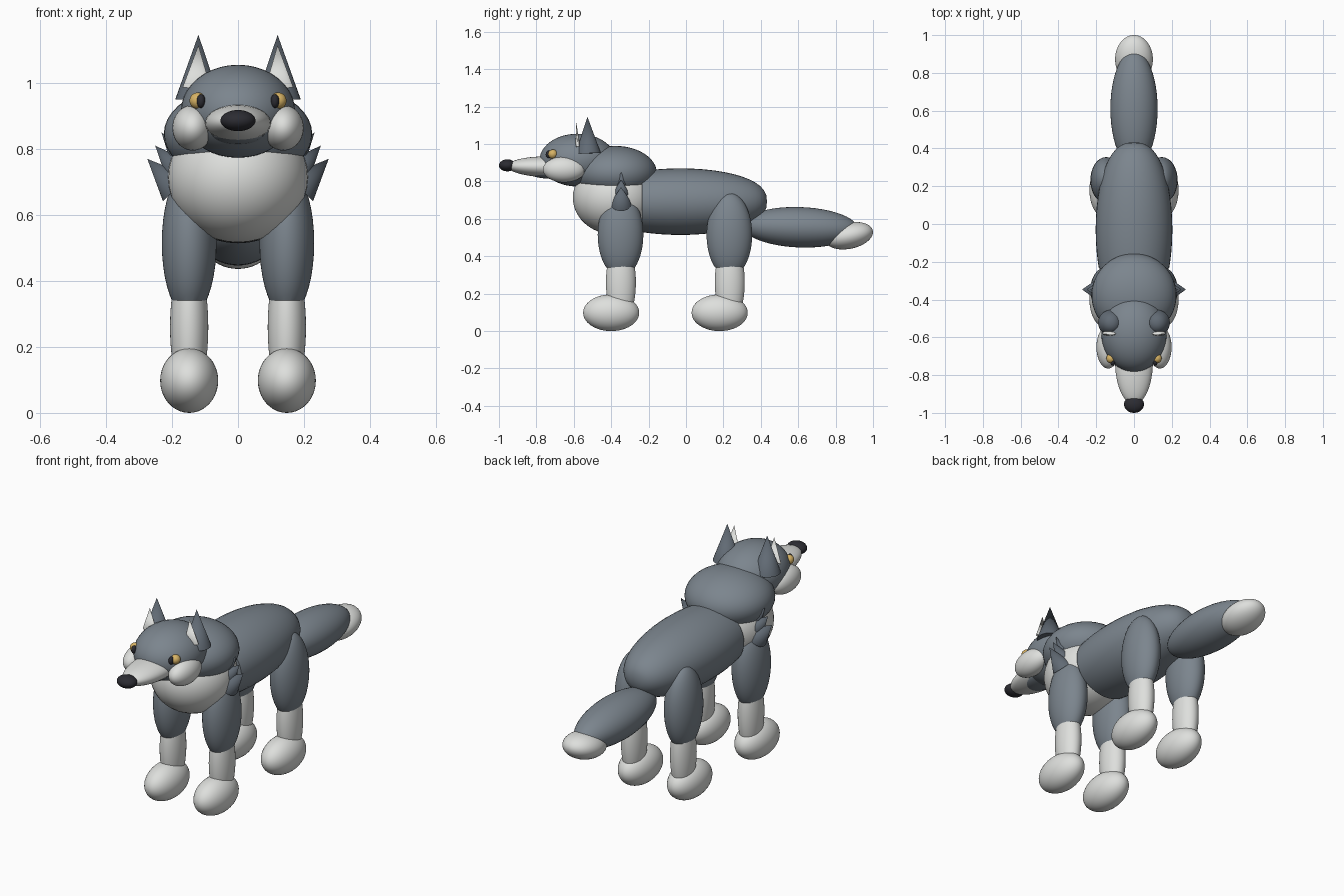
import bpy, bmesh, math
from mathutils import Vector, Matrix

if "Cube" in bpy.data.objects:
    bpy.data.objects.remove(bpy.data.objects["Cube"])


def material(name, rgb):
    m = bpy.data.materials.new(name)
    m.diffuse_color = (*rgb, 1)
    m.use_nodes = True
    m.node_tree.nodes["Principled BSDF"].inputs["Base Color"].default_value = m.diffuse_color
    return m


GREY = material("slate grey fur", (0.20, 0.235, 0.27))
DARK = material("dark grey fur", (0.12, 0.145, 0.175))
WHITE = material("pale fur", (0.73, 0.74, 0.72))
YELLOW = material("amber", (0.68, 0.45, 0.13))
BLACK = material("black", (0.025, 0.025, 0.032))


def finish(bm, name, mat, angle=40):
    bmesh.ops.recalc_face_normals(bm, faces=bm.faces)
    mesh = bpy.data.meshes.new(name)
    bm.to_mesh(mesh)
    bm.free()
    mesh.materials.append(mat)
    ob = bpy.data.objects.new(name, mesh)
    bpy.context.collection.objects.link(ob)
    bpy.ops.object.select_all(action='DESELECT')
    ob.select_set(True)
    bpy.context.view_layer.objects.active = ob
    bpy.ops.object.shade_smooth_by_angle(angle=math.radians(angle))
    return ob


def blob(name, mat, loc, radii, tilt=0, cut=None, blunt=1.0):
    """Ellipsoid; cut = (point, normal) removes one side, blunt < 1 squares the y ends."""
    bm = bmesh.new()
    bmesh.ops.create_uvsphere(bm, u_segments=40, v_segments=24, radius=1,
                              matrix=Matrix.Rotation(math.pi / 2, 4, 'X'))
    for v in bm.verts:
        ring = math.hypot(v.co.x, v.co.z)
        if ring > 1e-5:
            k = ring ** (blunt - 1)
            v.co.x *= k
            v.co.z *= k
    bmesh.ops.scale(bm, vec=radii, verts=bm.verts)
    bmesh.ops.rotate(bm, matrix=Matrix.Rotation(math.radians(tilt), 3, 'X'), verts=bm.verts)
    bmesh.ops.translate(bm, vec=loc, verts=bm.verts)
    if cut:
        bmesh.ops.bisect_plane(bm, geom=bm.verts[:] + bm.edges[:] + bm.faces[:],
                               plane_co=cut[0], plane_no=cut[1], clear_outer=True)
        bmesh.ops.holes_fill(bm, edges=[e for e in bm.edges if e.is_boundary])
    return finish(bm, name, mat)


def spike(name, mat, base, tip, radius, flat=1.0):
    """Cone from base to tip, optionally flattened along y."""
    base, axis = Vector(base), Vector(tip) - Vector(base)
    bm = bmesh.new()
    bmesh.ops.create_cone(bm, cap_ends=True, segments=32, radius1=radius, radius2=0,
                          depth=axis.length)
    bmesh.ops.translate(bm, vec=(0, 0, axis.length / 2), verts=bm.verts)
    bmesh.ops.scale(bm, vec=(1, flat, 1), verts=bm.verts)
    # swing sideways, then forward or back, so the flat side keeps facing y
    side = Matrix.Rotation(math.atan2(axis.x, math.hypot(axis.y, axis.z)), 3, 'Y')
    fore = Matrix.Rotation(-math.atan2(axis.y, axis.z), 3, 'X')
    bmesh.ops.rotate(bm, matrix=fore @ side, verts=bm.verts)
    bmesh.ops.translate(bm, vec=base, verts=bm.verts)
    return finish(bm, name, mat)


# Trunk
blob("body", GREY, (0, -0.03, 0.692), (0.203, 0.463, 0.178),
     cut=((0, -0.235, 0), (0, -1, 0)), blunt=0.8)
blob("chest", WHITE, (0, -0.38, 0.713), (0.212, 0.225, 0.197))
blob("neck_ruff", GREY, (0, -0.378, 0.845), (0.225, 0.222, 0.145))

# Tail
blob("tail", GREY, (0, 0.61, 0.555), (0.125, 0.31, 0.108), tilt=-2)
blob("tail_tip", WHITE, (0, 0.872, 0.51), (0.1, 0.13, 0.07), tilt=12)

# Head
blob("head", GREY, (0, -0.58, 0.914), (0.173, 0.203, 0.141))
blob("muzzle", WHITE, (0, -0.73, 0.878), (0.1, 0.225, 0.056), tilt=-1)
blob("lower_jaw", GREY, (0, -0.69, 0.845), (0.08, 0.15, 0.032))
blob("nose", BLACK, (0, -0.955, 0.886), (0.053, 0.045, 0.032))

for s, side in ((1, "left"), (-1, "right")):
    blob(f"{side}_cheek", WHITE, (s * 0.137, -0.652, 0.864), (0.062, 0.113, 0.069))
    blob(f"{side}_eye", YELLOW, (s * 0.122, -0.712, 0.946), (0.025, 0.025, 0.025))
    blob(f"{side}_pupil", BLACK, (s * 0.112, -0.733, 0.945), (0.013, 0.017, 0.021))

    # Ears with pale fronts
    spike(f"{side}_ear", DARK, (s * 0.122, -0.523, 0.95), (s * 0.12, -0.527, 1.146), 0.068)
    spike(f"{side}_inner_ear", WHITE, (s * 0.125, -0.578, 0.985),
          (s * 0.12, -0.587, 1.115), 0.043, flat=0.3)

    # Fur tufts on the shoulder, stacked from large to small
    for i, (bz, tx, tz, r) in enumerate(((0.68, 0.275, 0.77, 0.055),
                                         (0.74, 0.251, 0.81, 0.04),
                                         (0.79, 0.232, 0.85, 0.026))):
        spike(f"{side}_tuft_{i + 1}", DARK, (s * 0.188, -0.347, bz),
              (s * tx, -0.347, tz), r)

    # Legs: thigh cut flat at the bottom, barrel shin, round paw
    for end, y, paw_y in (("front", -0.35, -0.4), ("rear", 0.232, 0.18)):
        blob(f"{side}_{end}_thigh", GREY, (s * 0.148, y, 0.515),
             (0.083, 0.122, 0.225), cut=((0, 0, 0.34), (0, 0, -1)))
        blob(f"{side}_{end}_shin", WHITE, (s * 0.148, y + 0.002, 0.26),
             (0.058, 0.08, 0.22), cut=((0, 0, 0.345), (0, 0, 1)))
        blob(f"{side}_{end}_paw", WHITE, (s * 0.148, paw_y, 0.098), (0.088, 0.15, 0.098))
